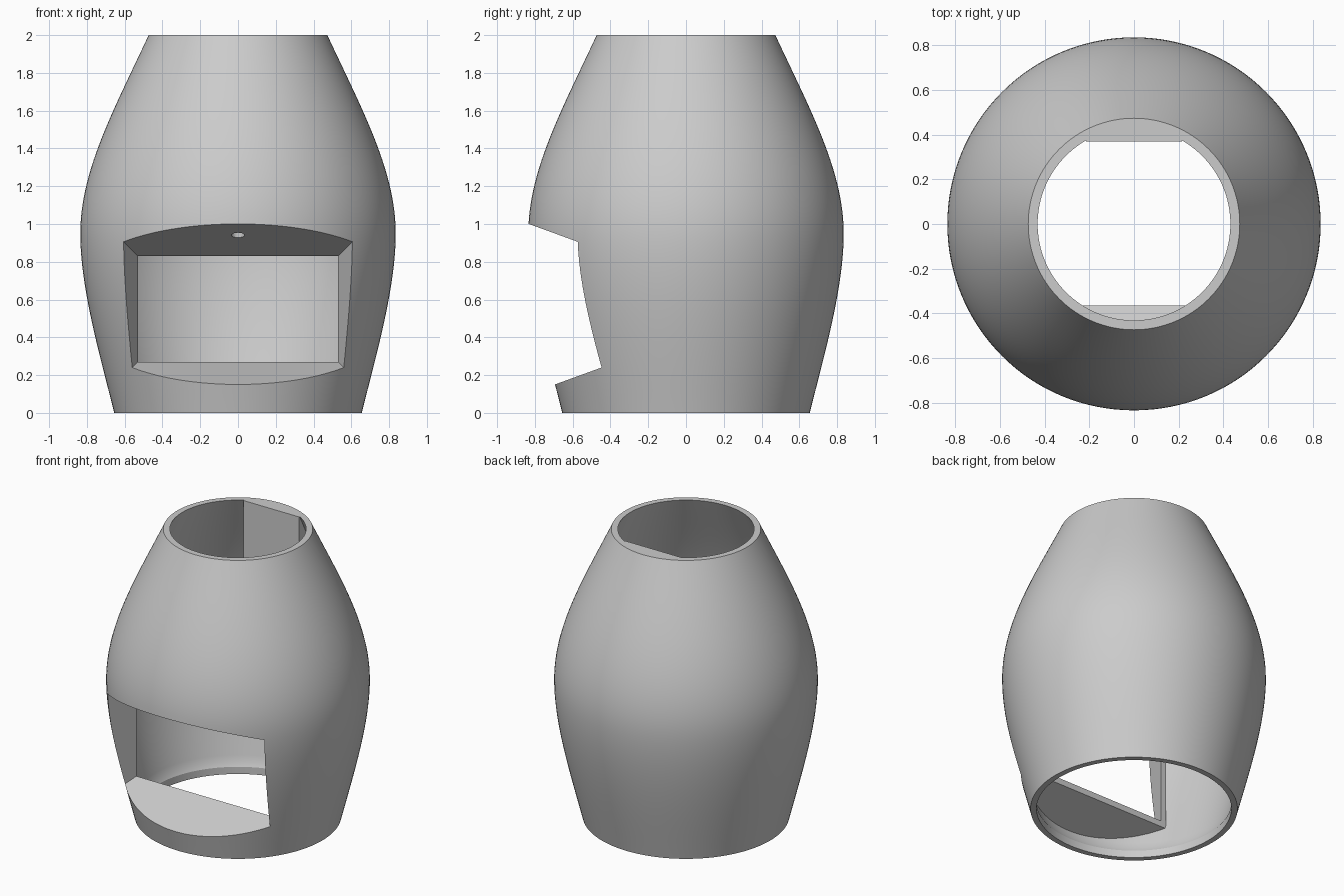
import bpy, bmesh, math
from mathutils import Vector
from mathutils.geometry import interpolate_bezier

cube = bpy.data.objects.get("Cube")
if cube:
    bpy.data.objects.remove(cube, do_unlink=True)

SEGMENTS = 128
WALL = 0.042

grey = bpy.data.materials.new("light_grey")
grey.use_nodes = True
grey.diffuse_color = (0.6, 0.6, 0.6, 1)
grey.node_tree.nodes["Principled BSDF"].inputs["Base Color"].default_value = (0.6, 0.6, 0.6, 1)


def finish(name, bm):
    bmesh.ops.recalc_face_normals(bm, faces=bm.faces)
    mesh = bpy.data.meshes.new(name)
    bm.to_mesh(mesh)
    bm.free()
    mesh.materials.append(grey)
    obj = bpy.data.objects.new(name, mesh)
    bpy.context.collection.objects.link(obj)
    return obj


def stack(name, rings):
    """Closed solid skinned over rings of equal vertex count."""
    bm = bmesh.new()
    loops = [[bm.verts.new(p) for p in ring] for ring in rings]
    n = len(loops[0])
    for a, b in zip(loops, loops[1:]):
        for i in range(n):
            j = (i + 1) % n
            bm.faces.new((a[i], a[j], b[j], b[i]))
    bm.faces.new(loops[0])
    bm.faces.new(loops[-1])
    return finish(name, bm)


def lathe(name, profile):
    angles = [math.tau * i / SEGMENTS for i in range(SEGMENTS)]
    return stack(name, [[(r * math.cos(a), r * math.sin(a), z) for a in angles]
                        for r, z in profile])


def box(name, x0, x1, y0, y1, z0, z1):
    return stack(name, [[(x0, y, z0), (x1, y, z0), (x1, y, z1), (x0, y, z1)]
                        for y in (y0, y1)])


def cylinder(name, start, end, radius):
    bm = bmesh.new()
    start, end = Vector(start), Vector(end)
    axis = end - start
    bmesh.ops.create_cone(bm, cap_ends=True, segments=32, radius1=radius,
                          radius2=radius, depth=axis.length)
    turn = axis.to_track_quat("Z", "Y")
    for v in bm.verts:
        v.co = turn @ v.co + (start + end) / 2
    return finish(name, bm)


def flared_block(name, grow, back):
    """Rectangular block that widens towards the front."""
    rings = []
    for y in (back, -1.2):
        g = grow + 0.364 * (-0.365 - y)
        x, low, high = 0.53 + g, 0.27 - g, 0.83 + g
        rings.append([(-x, y, low), (x, y, low), (x, y, high), (-x, y, high)])
    return stack(name, rings)


def cut(target, cutter):
    cutter.hide_render = True
    mod = target.modifiers.new("cut", "BOOLEAN")
    mod.operation = "DIFFERENCE"
    mod.solver = "EXACT"
    mod.object = cutter
    bpy.context.view_layer.objects.active = target
    bpy.ops.object.modifier_apply(modifier=mod.name)
    bpy.data.objects.remove(cutter, do_unlink=True)


# Barrel profile: lower bulge, then shoulder up to the neck
def bezier(*points):
    return [(p.x, p.y) for p in
            interpolate_bezier(*[Vector((r, z, 0)) for r, z in points], 24)]


profile = bezier((0.655, 0), (0.73, 0.3), (0.835, 0.66), (0.835, 0.95))
profile += bezier((0.835, 0.95), (0.835, 1.28), (0.66, 1.6), (0.473, 2))[1:]
body = lathe("barrel_shell", profile)

# Hollow with a straight lip at the foot
inside = [(0.617, -0.1), (0.617, 0.05)]
inside += [(r - WALL, z) for r, z in profile if z > 0.06]
inside.append((inside[-1][0], 2.1))
cavity = lathe("cavity", inside)

# Material left standing in the hollow: window frame and rear mounting plate
cut(cavity, flared_block("window_frame", 0.042, -0.365))
cut(cavity, box("mounting_plate", -0.215, 0.215, 0.368, 0.45, 1.5, 2.0))
cut(body, cavity)

# Flared window opening
cut(body, flared_block("window_opening", 0, -0.3))

# Hole in the window roof and screw holes in the mounting plate
cut(body, cylinder("roof_hole", (0, -0.67, 0.8), (0, -0.67, 1.1), 0.035))
for x in (-0.185, 0.185):
    cut(body, cylinder("screw_hole", (x, 0.3, 1.92), (x, 0.41, 1.92), 0.014))

bpy.ops.object.select_all(action="DESELECT")
body.select_set(True)
bpy.context.view_layer.objects.active = body
bpy.ops.object.shade_smooth_by_angle(angle=math.radians(20))
